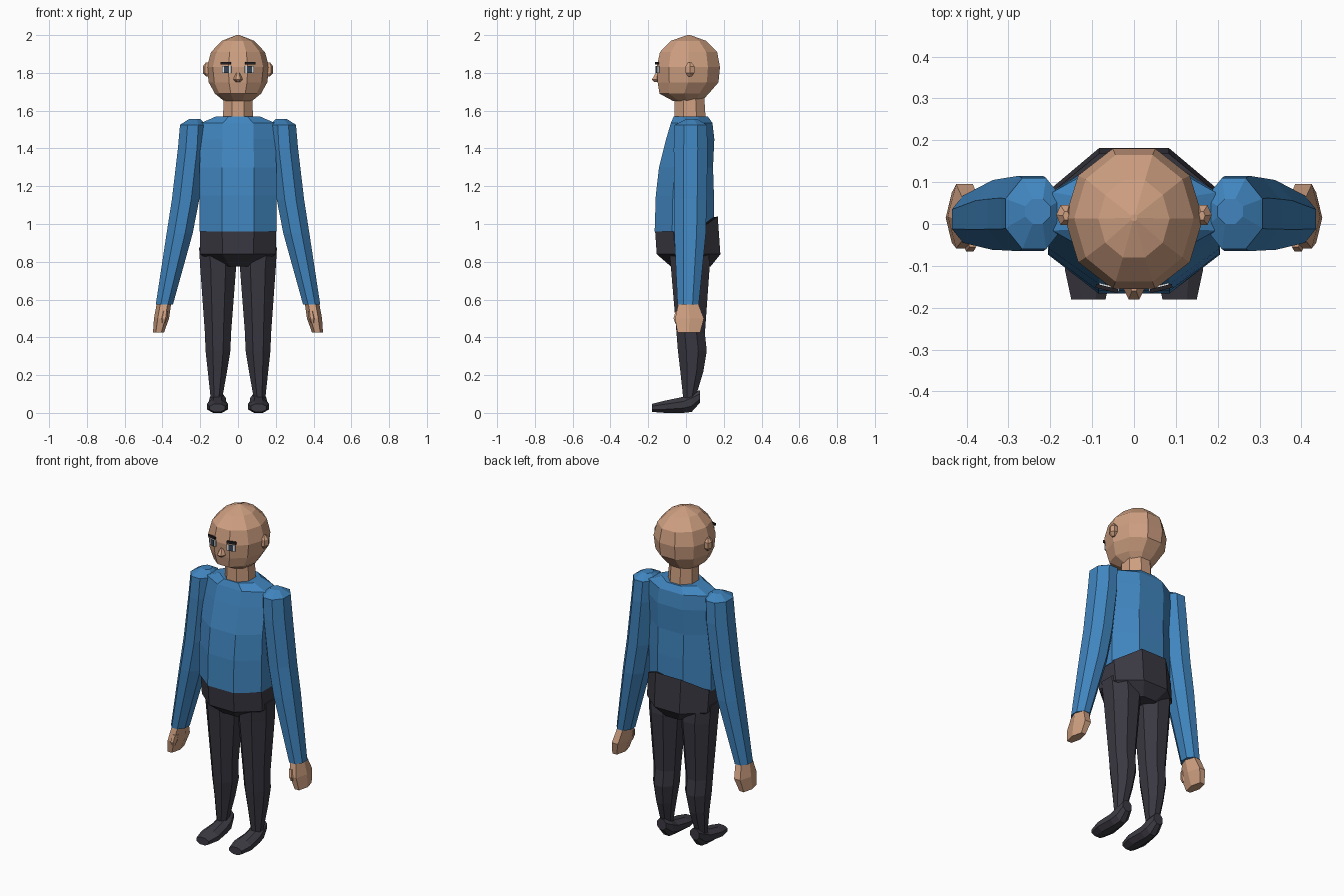
import bpy, bmesh, math


def mat(name, rgb):
    m = bpy.data.materials.new(name)
    m.diffuse_color = (*rgb, 1)
    return m


SKIN = mat("skin", (0.62, 0.35, 0.22))
BLUE = mat("blue shirt", (0.052, 0.235, 0.52))
DARK = mat("dark trousers", (0.042, 0.04, 0.054))
SHOE = mat("dark shoes", (0.046, 0.043, 0.056))
WHITE = mat("eye white", (0.75, 0.75, 0.75))
IRIS = mat("iris", (0.04, 0.06, 0.09))
BROW = mat("brow", (0.018, 0.015, 0.018))


def finish(name, bm, material):
    bmesh.ops.recalc_face_normals(bm, faces=bm.faces)
    me = bpy.data.meshes.new(name)
    bm.to_mesh(me)
    bm.free()
    me.materials.append(material)
    ob = bpy.data.objects.new(name, me)
    bpy.context.collection.objects.link(ob)
    return ob


def loft(name, material, rings, n=8, side=1, along_y=False, rule=None):
    """Skin n-sided rings; ring = (station, x0, x1, v0, v1) bounding box."""
    ang = [2 * math.pi * (i + 0.5) / n for i in range(n)]
    unit = [(math.sin(a), -math.cos(a)) for a in ang]
    mx, my = max(u[0] for u in unit), max(u[1] for u in unit)
    bm = bmesh.new()
    loops = []
    for t, x0, x1, v0, v1 in rings:
        loop = []
        for u, v in unit:
            x = side * ((x0 + x1) / 2 + u / mx * (x1 - x0) / 2)
            w = (v0 + v1) / 2 + v / my * (v1 - v0) / 2
            loop.append(bm.verts.new((x, t, w) if along_y else (x, w, t)))
        loops.append(loop)
    for a, b in zip(loops, loops[1:]):
        for i in range(n):
            j = (i + 1) % n
            bm.faces.new((a[i], a[j], b[j], b[i]))
    bm.faces.new(loops[0])
    bm.faces.new(loops[-1])
    if rule:
        for v in bm.verts:
            rule(v)
    return finish(name, bm, material)


def plate(name, material, loc, size, tilt):
    bm = bmesh.new()
    bmesh.ops.create_cube(bm, size=1)
    for v in bm.verts:
        v.co = [c * s for c, s in zip(v.co, size)]
    ob = finish(name, bm, material)
    ob.location = loc
    ob.rotation_euler[2] = tilt
    return ob


# Head, nose and neck
loft("head", SKIN, [(2.0, -.008, .008, .007, .023), (1.97, -.085, .085, -.08, .105),
                    (1.91, -.143, .143, -.138, .165), (1.83, -.165, .165, -.155, .18),
                    (1.75, -.155, .155, -.15, .172), (1.69, -.122, .122, -.14, .12),
                    (1.652, -.075, .075, -.07, .085)], n=10)
loft("nose", SKIN, [(1.80, -.01, .01, -.16, -.14), (1.765, -.025, .025, -.18, -.13),
                    (1.752, -.012, .012, -.168, -.13)], n=6)
loft("neck", SKIN, [(1.70, -.075, .075, -.06, .095), (1.54, -.08, .08, -.06, .105)])

# Shirt body
loft("torso", BLUE, [(.96, -.205, .205, -.166, .15), (1.15, -.205, .205, -.16, .148),
                     (1.30, -.203, .203, -.143, .143), (1.45, -.2, .2, -.105, .15),
                     (1.535, -.195, .195, -.08, .14), (1.57, -.115, .115, -.065, .115)])


# Trouser seat, with the waistband higher at the back
def raise_back(v):
    if v.co.z > .96 and v.co.y > .1:
        v.co.z = 1.04


loft("pelvis", DARK, [(.97, -.202, .202, -.164, .168), (.84, -.2, .2, -.155, .182),
                      (.775, -.1, .1, -.08, .13)], rule=raise_back)

for s, label in ((1, "left"), (-1, "right")):
    # Arm and hand
    loft(label + "_sleeve", BLUE,
         [(1.555, .20, .26, 0, .06), (1.525, .17, .307, -.06, .11),
          (1.40, .175, .318, -.065, .115), (1.13, .205, .35, -.063, .11),
          (.95, .24, .378, -.062, .105), (.575, .344, .435, -.045, .068)], side=s)
    loft(label + "_hand", SKIN,
         [(.59, .352, .428, -.038, .06), (.50, .365, .445, -.058, .095),
          (.425, .392, .45, -.045, .075)], n=6, side=s)
    loft(label + "_thumb", SKIN,
         [(.54, .37, .40, -.055, -.02), (.50, .375, .41, -.066, -.02),
          (.475, .385, .405, -.058, -.03)], n=6, side=s)
    # Leg and shoe
    loft(label + "_leg", DARK,
         [(.875, .02, .206, -.09, .12), (.77, .01, .2, -.08, .125),
          (.42, .037, .175, -.05, .1), (.33, .04, .172, -.043, .11),
          (.22, .058, .16, -.03, .092), (.08, .083, .145, -.015, .05)], side=s)
    loft(label + "_shoe", SHOE,
         [(-.18, .068, .15, .005, .048), (-.11, .052, .165, 0, .065),
          (-.015, .062, .155, 0, .085), (.03, .065, .15, .005, .11),
          (.075, .08, .14, .055, .12)], side=s, along_y=True)
    # Ear, eye and brow
    loft(label + "_ear", SKIN,
         [(1.855, .155, .17, .01, .03), (1.835, .145, .186, -.002, .045),
          (1.80, .145, .186, -.002, .045), (1.78, .155, .168, .01, .03)], n=6, side=s)
    t = s * math.radians(14)
    plate(label + "_eye", WHITE, (s * .06, -.151, 1.818), (.05, .009, .036), t)
    plate(label + "_iris", IRIS, (s * .06, -.1535, 1.818), (.026, .009, .036), t)
    plate(label + "_brow", BROW, (s * .065, -.154, 1.851), (.054, .0095, .014), t)
